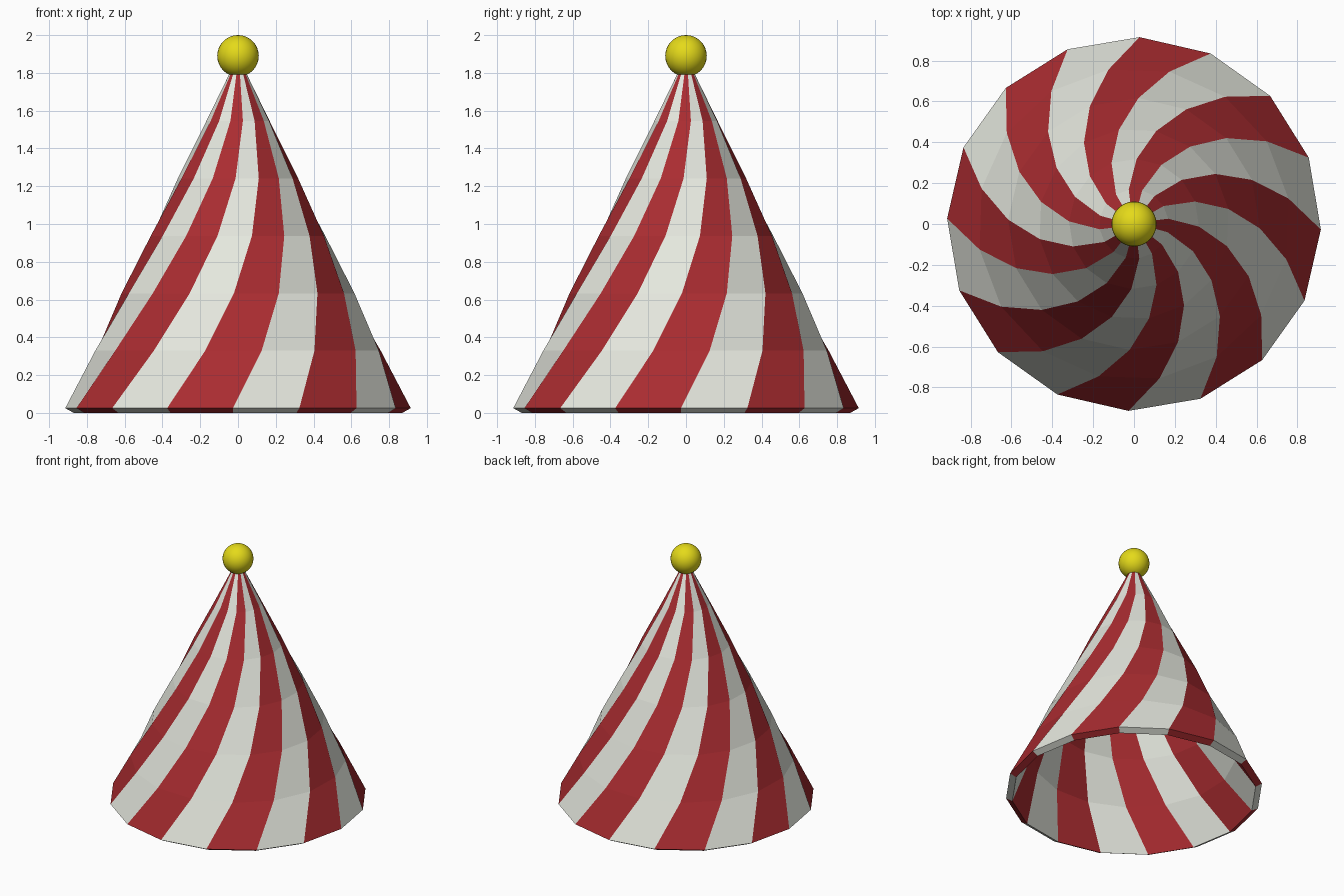
import bpy, bmesh, math

if "Cube" in bpy.data.objects:
    bpy.data.objects.remove(bpy.data.objects["Cube"])

SIDES, LEVELS = 16, 6
START, TWIST = -1.7, 11.1          # degrees: base offset and turn per level
BASE_R, TIP_R = 0.915, 0.02
BASE_Z, TIP_Z = 0.025, 1.85
WALL_R, WALL_Z = 0.045, 0.025      # wall thickness, measured square to the slope


def material(name, rgb):
    mat = bpy.data.materials.new(name)
    mat.diffuse_color = (*rgb, 1)
    mat.use_nodes = True
    mat.node_tree.nodes["Principled BSDF"].inputs["Base Color"].default_value = mat.diffuse_color
    return mat


red = material("red", (0.40, 0.025, 0.03))
white = material("white", (0.78, 0.80, 0.73))
yellow = material("yellow", (0.78, 0.70, 0.01))

# Striped cone: twisted rings, inside from tip to rim, then outside back up
bm = bmesh.new()


def ring(level, inner):
    t = level / LEVELS
    r = BASE_R + (TIP_R - BASE_R) * t
    z = BASE_Z + (TIP_Z - BASE_Z) * t
    if inner:
        r, z = max(r - WALL_R, 0.002), z - WALL_Z
    verts = []
    for k in range(SIDES):
        a = math.radians(START + TWIST * level + 360 / SIDES * k)
        verts.append(bm.verts.new((r * math.cos(a), r * math.sin(a), z)))
    return verts


rings = [ring(i, True) for i in range(LEVELS, -1, -1)]
rings += [ring(i, False) for i in range(LEVELS + 1)]
for lo, hi in zip(rings, rings[1:]):
    for k in range(SIDES):
        n = (k + 1) % SIDES
        face = bm.faces.new((lo[k], lo[n], hi[n], hi[k]))
        face.material_index = k % 2
bm.faces.new(rings[-1])

mesh = bpy.data.meshes.new("striped_cone")
bm.to_mesh(mesh)
bm.free()
mesh.materials.append(white)
mesh.materials.append(red)
cone = bpy.data.objects.new("striped_cone", mesh)
bpy.context.collection.objects.link(cone)

# Ball on the tip
bpy.ops.mesh.primitive_uv_sphere_add(segments=32, ring_count=16, radius=0.11,
                                     location=(0, 0, 1.89))
ball = bpy.context.object
ball.name = "top_ball"
ball.data.materials.append(yellow)
bpy.ops.object.shade_smooth()
